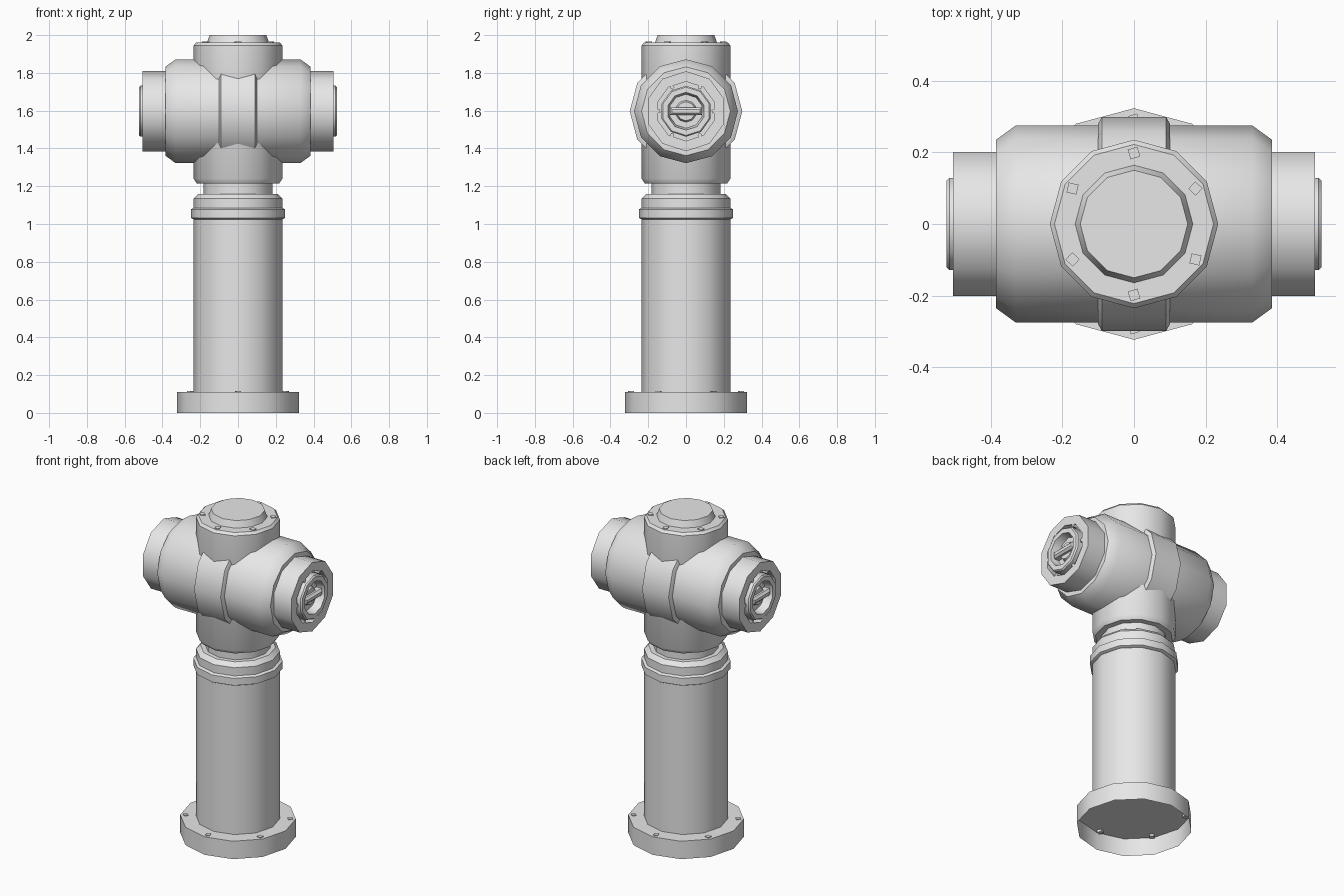
import bpy, bmesh
from math import cos, sin, pi, radians
from mathutils import Matrix, Vector

cube = bpy.data.objects.get("Cube")
if cube:
    bpy.data.objects.remove(cube, do_unlink=True)

grey = bpy.data.materials.new("plain_grey")
grey.use_nodes = True
grey.diffuse_color = (0.8, 0.8, 0.8, 1)
grey.node_tree.nodes["Principled BSDF"].inputs["Base Color"].default_value = (0.8, 0.8, 0.8, 1)

AXIS_Z = 1.597   # height of the cross barrel


def finish(name, bm, matrix=Matrix()):
    bmesh.ops.recalc_face_normals(bm, faces=bm.faces)
    mesh = bpy.data.meshes.new(name)
    bm.to_mesh(mesh)
    bm.free()
    mesh.transform(matrix)
    mesh.materials.append(grey)
    obj = bpy.data.objects.new(name, mesh)
    bpy.context.collection.objects.link(obj)
    bpy.ops.object.select_all(action='DESELECT')
    obj.select_set(True)
    bpy.context.view_layer.objects.active = obj
    bpy.ops.object.shade_smooth_by_angle(angle=radians(38))
    return obj


def lathe(name, profile, sides=12, matrix=Matrix(), cap_start=True, cap_end=True):
    """Turn (radius, height) points around the local z axis."""
    bm = bmesh.new()
    rings = [[bm.verts.new((r * cos(2 * pi * i / sides), r * sin(2 * pi * i / sides), h))
              for i in range(sides)] for r, h in profile]
    for a, b in zip(rings, rings[1:]):
        for i in range(sides):
            j = (i + 1) % sides
            bm.faces.new((a[i], a[j], b[j], b[i]))
    if cap_start:
        bm.faces.new(rings[0][::-1])
    if cap_end:
        bm.faces.new(rings[-1])
    return finish(name, bm, matrix)


def bolts(name, radius, height, size, matrix=Matrix(), thick=0.02):
    """Six square bolt heads in a circle."""
    bm = bmesh.new()
    for k in range(6):
        turn = Matrix.Rotation(radians(30 + 60 * k), 4, 'Z')
        place = turn @ Matrix.Translation((radius, 0, height)) @ Matrix.Rotation(0.3, 4, 'Z')
        bmesh.ops.create_cube(bm, size=1, matrix=place @ Matrix.Diagonal((size, size, thick, 1)))
    return finish(name, bm, matrix)


# Ground flange, open underneath
lathe("base_flange", [(.323, 0), (.323, .11)], cap_start=False)
bolts("base_bolts", .292, .105, .026)

# Standpipe with collar and neck
lathe("standpipe", [(.235, .11), (.235, 1.135), (.21, 1.16)], cap_start=False)
lathe("collar", [(.235, 1.025), (.25, 1.033), (.25, 1.077), (.235, 1.085)])
lathe("neck", [(.183, 1.15), (.183, 1.23)])

# Upright body of the head and its lid
lathe("head_body", [(.218, 1.215), (.235, 1.24), (.235, 1.945), (.222, 1.96)])
lathe("lid_boss", [(.166, 1.955), (.15, 2.0)])
bolts("lid_bolts", .198, 1.955, .028)

# Cross barrel with chamfered ends and a raised centre band
across = Matrix.Translation((0, 0, AXIS_Z)) @ Matrix.Rotation(pi / 2, 4, 'Y')
lathe("cross_barrel", [(.235, -.385), (.275, -.33), (.275, .33), (.235, .385)], matrix=across)
lathe("centre_band", [(.28, -.1), (.298, -.09), (.298, .09), (.28, .1)], matrix=across)

# Outlets on both sides
for side, turn in (("left", 1), ("right", -1)):
    m = Matrix.Translation((0, 0, AXIS_Z)) @ Matrix.Rotation(turn * pi / 2, 4, 'Y')
    lathe(side + "_outlet", [(.212, .37), (.212, .505), (.157, .505), (.157, .455)],
          sides=10, matrix=m)
    lathe(side + "_plug", [(.135, .45), (.135, .515), (.128, .523), (.1, .523), (.09, .475)],
          sides=10, matrix=m)
    bolts(side + "_plug_bolts", .146, .49, .018, m, thick=.03)
    # Grip bar set in the plug recess
    bm = bmesh.new()
    bmesh.ops.create_cube(bm, size=1, matrix=Matrix.Translation((0, 0, .495))
                          @ Matrix.Diagonal((.042, .17, .05, 1)))
    bmesh.ops.bevel(bm, geom=[e for e in bm.edges if all(v.co.z > .5 for v in e.verts)],
                    offset=.012, segments=1, affect='EDGES')
    finish(side + "_grip_bar", bm, m)
    lathe(side + "_grip_hub", [(.06, .47), (.05, .495)], sides=10, matrix=m)
